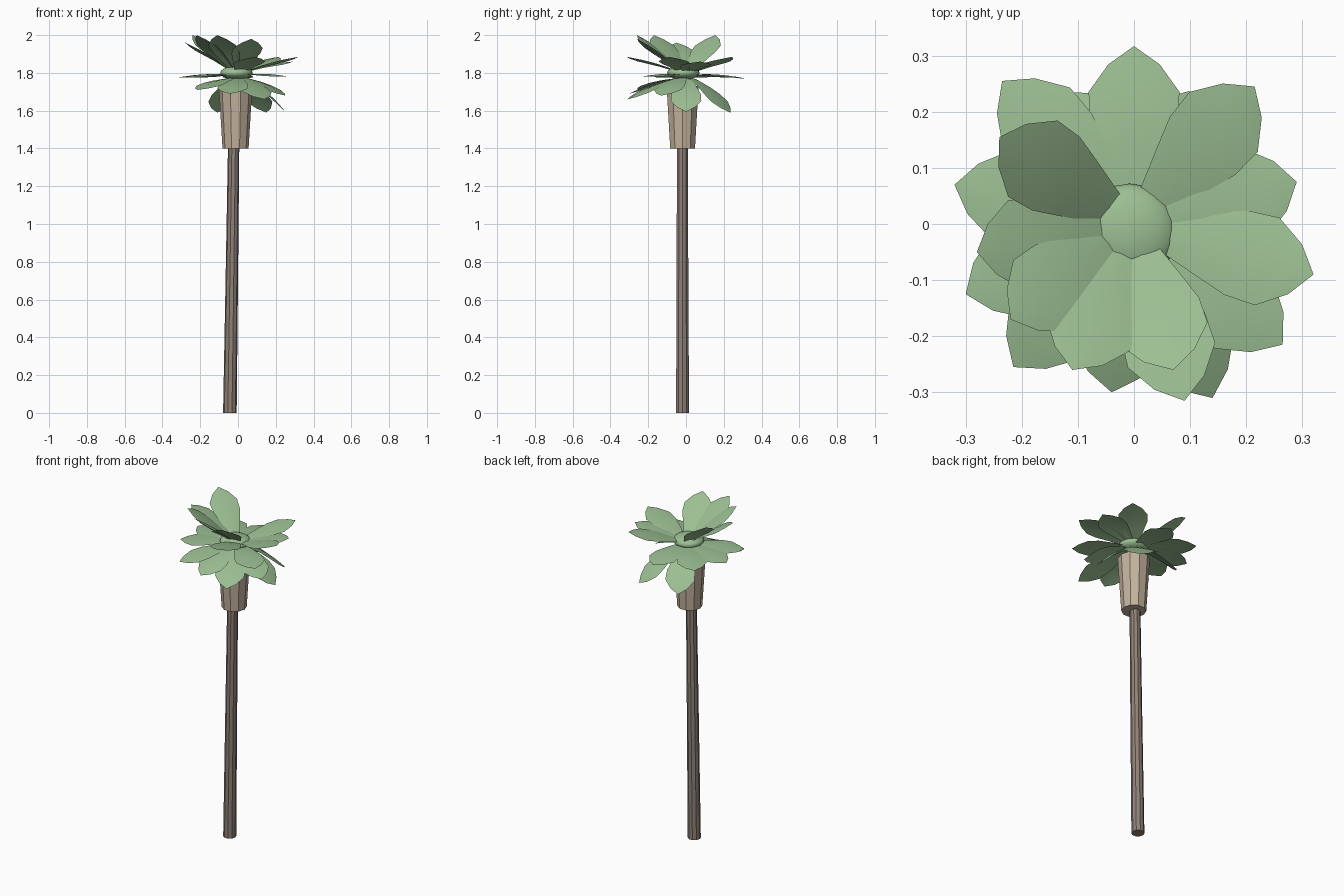
import bpy, bmesh, math
from mathutils import Vector

if "Cube" in bpy.data.objects:
    bpy.data.objects.remove(bpy.data.objects["Cube"])


def material(name, color):
    m = bpy.data.materials.new(name)
    m.diffuse_color = (*color, 1)
    m.use_nodes = True
    m.node_tree.nodes["Principled BSDF"].inputs["Base Color"].default_value = m.diffuse_color
    return m


GREEN = material("leaf_green", (0.33, 0.52, 0.29))
BARK = material("stem_brown", (0.28, 0.225, 0.19))
TAN = material("cup_tan", (0.55, 0.45, 0.34))


def add_object(name, bm, mat, smooth=False):
    me = bpy.data.meshes.new(name)
    bm.to_mesh(me)
    bm.free()
    me.materials.append(mat)
    for p in me.polygons:
        p.use_smooth = smooth
    ob = bpy.data.objects.new(name, me)
    bpy.context.collection.objects.link(ob)
    return ob


def loft(name, rings, sides, mat):
    """Faceted tube through (x, y, z, radius) rings with capped ends."""
    bm = bmesh.new()
    loops = []
    for x, y, z, r in rings:
        loops.append([bm.verts.new((x + r * math.cos(2 * math.pi * i / sides),
                                    y + r * math.sin(2 * math.pi * i / sides), z))
                      for i in range(sides)])
    for a, b in zip(loops, loops[1:]):
        for i in range(sides):
            j = (i + 1) % sides
            bm.faces.new((a[i], a[j], b[j], b[i]))
    bm.faces.new(loops[0][::-1])
    bm.faces.new(loops[-1])
    return add_object(name, bm, mat)


# leaning stem and the flared cup on top of it
loft("stem", [(-0.043, -0.018, 0, 0.036), (-0.033, -0.019, 0.7, 0.033),
              (-0.023, -0.019, 1.42, 0.03)], 10, BARK)
loft("cup", [(-0.013, -0.018, 1.4, 0.069), (-0.013, -0.018, 1.73, 0.089)], 10, TAN)

# flattened bud in the middle
bm = bmesh.new()
bmesh.ops.create_uvsphere(bm, u_segments=20, v_segments=10, radius=1)
bmesh.ops.scale(bm, vec=(0.086, 0.086, 0.036), verts=bm.verts)
bmesh.ops.translate(bm, vec=(-0.008, -0.014, 1.8), verts=bm.verts)
add_object("bud", bm, GREEN, True)

# petal outline: fraction of length, half width
OUTLINE = [(0, 0.03), (0.3, 0.059), (0.5, 0.078), (0.7, 0.081), (0.88, 0.046)]


def petal(name, tip, root_z, arch):
    tip = Vector(tip)
    out = Vector((tip.x, tip.y, 0)).normalized()
    root = out * 0.045 + Vector((0, 0, root_z))
    side = Vector((-out.y, out.x, 0))
    normal = side.cross(root - tip).normalized()
    if normal.z < 0:
        normal.negate()
    bm = bmesh.new()
    rows = []
    for t, w in OUTLINE:
        mid = root.lerp(tip, t) + normal * arch * math.sin(math.pi * t)
        drop = normal * w * 0.1
        rows.append([bm.verts.new(mid - drop - side * w), bm.verts.new(mid),
                     bm.verts.new(mid - drop + side * w)])
    for a, b in zip(rows, rows[1:]):
        for i in range(2):
            bm.faces.new((a[i], b[i], b[i + 1], a[i + 1]))
    end = bm.verts.new(tip)
    for i in range(2):
        bm.faces.new((rows[-1][i], end, rows[-1][i + 1]))
    bmesh.ops.recalc_face_normals(bm, faces=bm.faces)
    if sum(f.normal.z for f in bm.faces) < 0:
        bmesh.ops.reverse_faces(bm, faces=bm.faces)
    add_object(name, bm, GREEN, True)


# petals, layer by layer from upright to drooping: root height, arch, tips
LAYERS = {
    "upright_petal": (1.82, 0.008, [(-0.24, 0.155, 2.0), (-0.11, -0.26, 2.0),
                                    (0.07, -0.26, 1.98), (-0.22, -0.17, 2.0),
                                    (-0.28, -0.05, 1.96)]),
    "raised_petal": (1.81, 0.008, [(0.215, 0.245, 1.885), (0.32, -0.09, 1.885),
                                   (0.09, -0.315, 1.885), (0.29, 0.075, 1.86)]),
    "level_petal": (1.79, 0.01, [(0, 0.317, 1.77), (-0.235, 0.255, 1.775),
                                 (-0.32, 0.07, 1.775), (-0.3, -0.125, 1.775),
                                 (0.265, -0.215, 1.78)]),
    "drooping_petal": (1.775, 0.012, [(0.25, -0.13, 1.68), (0.14, -0.31, 1.66),
                                      (-0.04, -0.3, 1.69), (-0.215, -0.255, 1.71)]),
    "hanging_petal": (1.77, 0.015, [(0.25, 0.0, 1.595), (0.15, 0.235, 1.59),
                                    (-0.11, 0.235, 1.59)]),
}
for name, (root_z, arch, tips) in LAYERS.items():
    for i, tip in enumerate(tips):
        petal(f"{name}_{i + 1}", tip, root_z, arch)
